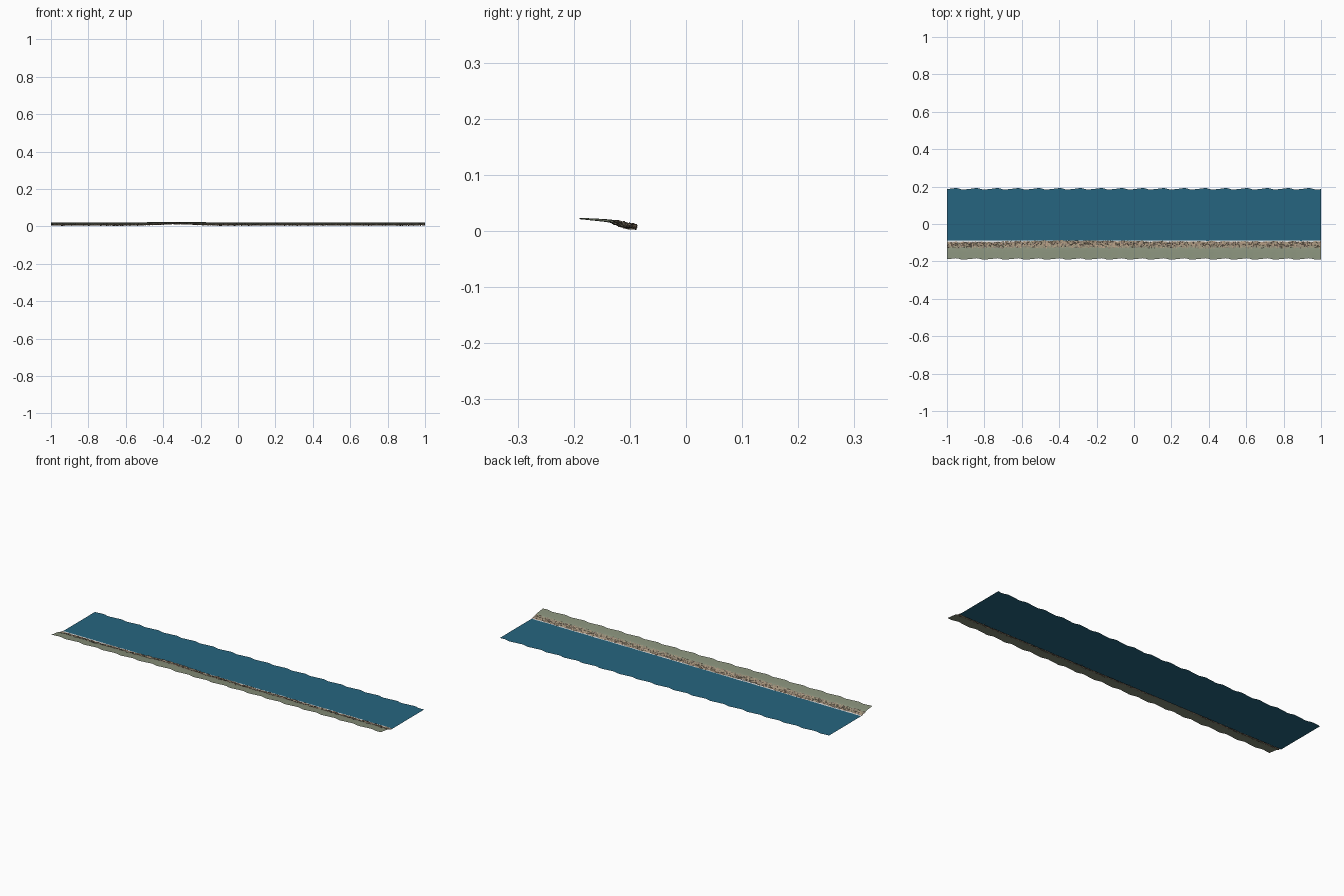
import bpy, math, random
from mathutils import noise, Vector

random.seed(4)
cube = bpy.data.objects.get("Cube")
if cube:
    bpy.data.objects.remove(cube, do_unlink=True)


def material(name, rgb):
    m = bpy.data.materials.new(name)
    m.use_nodes = True
    m.diffuse_color = (*rgb, 1)
    bsdf = m.node_tree.nodes["Principled BSDF"]
    bsdf.inputs["Base Color"].default_value = (*rgb, 1)
    bsdf.inputs["Roughness"].default_value = 0.9
    return m


water_blue = material("water blue", (0.019, 0.13, 0.215))
grass = material("sage grass", (0.25, 0.285, 0.2))
khaki = material("khaki soil", (0.31, 0.28, 0.19))
sand = material("sand", (0.43, 0.32, 0.22))
rock = material("brown rock", (0.24, 0.185, 0.15))
white = material("foam white", (0.9, 0.9, 0.9))


def build(name, verts, faces, mats, pick=None):
    mesh = bpy.data.meshes.new(name)
    mesh.from_pydata(verts, [], faces)
    for m in mats:
        mesh.materials.append(m)
    if pick:
        for p in mesh.polygons:
            p.material_index = pick(p)
    obj = bpy.data.objects.new(name, mesh)
    bpy.context.collection.objects.link(obj)


def grid_faces(columns, rows):
    return [(i * rows + j, (i + 1) * rows + j, (i + 1) * rows + j + 1, i * rows + j + 1)
            for i in range(columns - 1) for j in range(rows - 1)]


def scallop(x):
    a = math.tau * 9 * (x + 0.96)
    return 0.0035 * math.cos(a) + 0.001 * math.sin(2 * a)


def swell(x):
    # one broad rise of the coast and a slight dip beside it
    return math.exp(-((x + 0.33) / 0.12) ** 2) - 0.15 * math.exp(-((x + 0.62) / 0.08) ** 2)


def wiggle(x, scale, seed):
    return noise.noise(Vector((x * scale, seed, 0)))


def shore_y(x):
    # the shore leaves the foam open in places and overhangs it elsewhere
    y = -0.093 + 0.006 * wiggle(x, 30, 2)
    if x < -0.7:
        return y - 0.003
    if x < 0.05:
        return y + 0.003 + 0.002 * swell(x)
    return y


# Water: one flat sheet with scalloped outer edge, running under the shore
WATER_Z = 0.003
COLS = 401
xs = [-1 + 2 * i / (COLS - 1) for i in range(COLS)]
verts = []
for x in xs:
    verts += [(x, -0.102, WATER_Z), (x, 0.188 + scallop(x), WATER_Z)]
build("water", verts, grid_faces(COLS, 2), [water_blue])

# Foam: thin wavy ribbon on the water, partly covered by the shore
verts = []
for x in xs:
    y = -0.0885 + 0.002 * wiggle(x, 14, 7)
    verts += [(x, -0.1, WATER_Z + 0.001), (x, y, WATER_Z + 0.001)]
build("foam", verts, grid_faces(COLS, 2), [white])

# Land: plateau sloping down to a rocky shore; profile is (share of depth, height)
profile = [(0, 0.0215), (0.2, 0.0195), (0.4, 0.0175), (0.52, 0.016), (0.6, 0.0145), (0.66, 0.013),
           (0.72, 0.011), (0.78, 0.009), (0.83, 0.0075), (0.89, 0.0065), (0.95, 0.0055), (1, 0.0045)]
verts = []
for x in xs:
    front = -0.187 + scallop(x)
    for t, z in profile:
        y = front + (shore_y(x) - front) * t
        z += swell(x) * (0.002 + 0.005 * t)
        if t > 0.6:
            y += random.uniform(-0.0015, 0.0015)
            z += random.uniform(-0.002, 0.002)
        verts.append((x, y, max(0, z)))


def land_colour(p):
    y = p.center.y + random.uniform(-0.003, 0.003)
    if y < -0.127:
        return 0
    if y < -0.114:
        return random.choice((1, 1, 1, 2, 3))
    return random.choice((1, 2, 2, 2, 3))


build("land", verts, grid_faces(COLS, len(profile)), [grass, khaki, sand, rock], land_colour)

# Boulders scattered over the shore
verts, faces = [], []
for k in range(240):
    x = random.uniform(-0.99, 0.99)
    back = random.uniform(0.003, 0.024)
    y = shore_y(x) - back
    r = random.uniform(0.002, 0.0035)
    z = 0.005 + swell(x) * 0.006 + back * 0.25
    b = len(verts)
    turn = random.random()
    for q in range(5):
        a = math.tau * q / 5 + turn
        verts.append((x + r * math.cos(a), y + r * math.sin(a), max(0, z - r)))
    verts.append((x, y, z + r * 0.7))
    faces += [(b + q, b + (q + 1) % 5, b + 5) for q in range(5)]
build("boulders", verts, faces, [khaki, sand, rock],
      lambda p: (p.index // 5) % 3)
